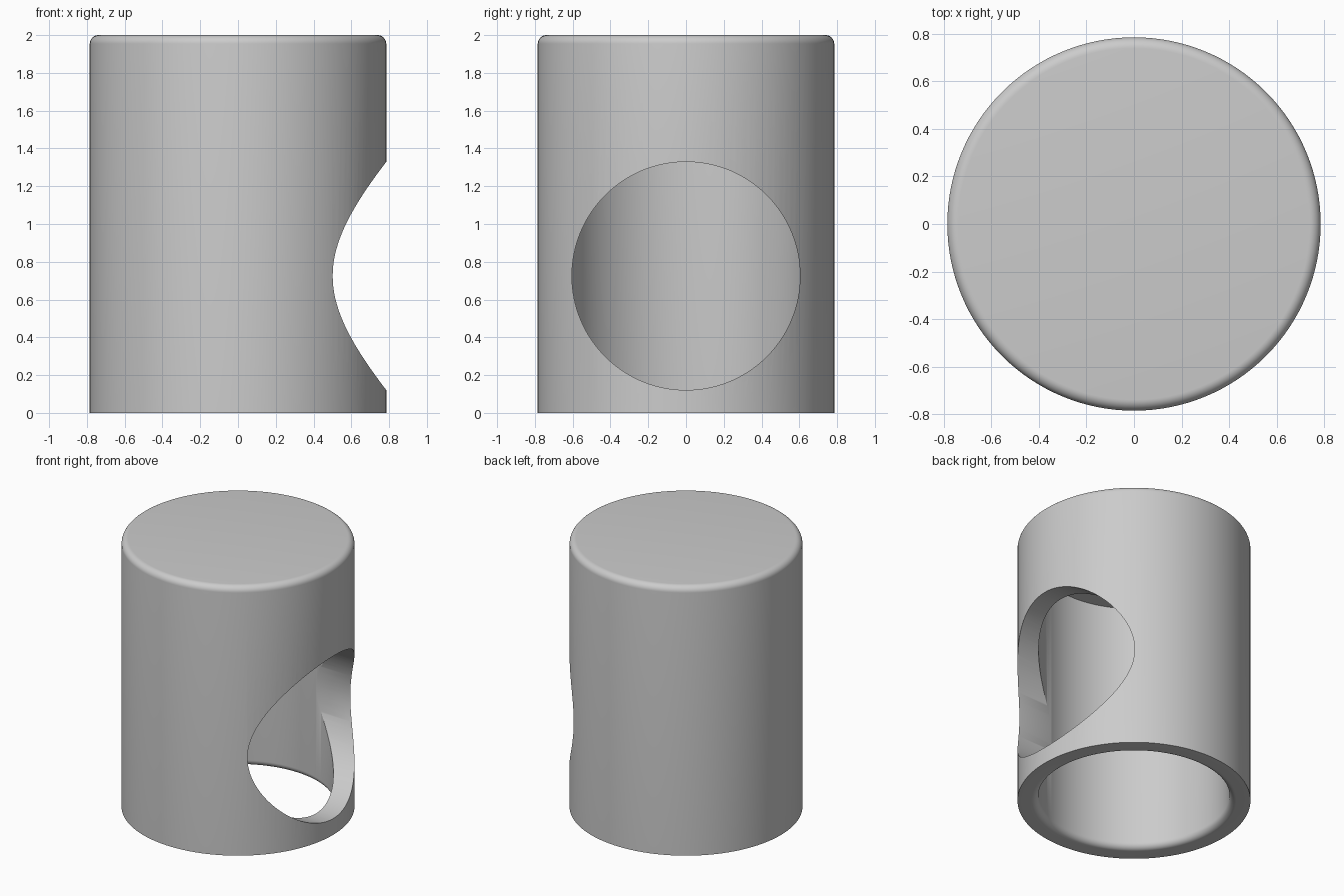
import bpy, bmesh, math

if "Cube" in bpy.data.objects:
    bpy.data.objects.remove(bpy.data.objects["Cube"])

R, WALL_R, H, CEIL, FILLET, SIDES = 0.785, 0.643, 2.0, 1.863, 0.046, 128


def arc(cx, cz, r, a0, a1, n=8):
    """Points of a fillet arc in the profile plane, angles in degrees."""
    return [(cx + r * math.cos(math.radians(a0 + (a1 - a0) * i / n)),
             cz + r * math.sin(math.radians(a0 + (a1 - a0) * i / n))) for i in range(n + 1)]


def lathe(name, profile):
    """Revolve an (r, z) profile that starts and ends on the axis."""
    bm = bmesh.new()
    rings = []
    for r, z in profile:
        rings.append([bm.verts.new((r * math.cos(2 * math.pi * i / SIDES),
                                    r * math.sin(2 * math.pi * i / SIDES), z))
                      for i in range(SIDES)])
    for a, b in zip(rings, rings[1:]):
        for i in range(SIDES):
            j = (i + 1) % SIDES
            bm.faces.new((a[i], a[j], b[j], b[i]))
    bm.faces.new(rings[0])
    bm.faces.new(rings[-1])
    bmesh.ops.recalc_face_normals(bm, faces=bm.faces)
    mesh = bpy.data.meshes.new(name)
    bm.to_mesh(mesh)
    bm.free()
    obj = bpy.data.objects.new(name, mesh)
    bpy.context.collection.objects.link(obj)
    return obj


# Hollow cup, open below: ceiling, inner wall, rounded inner rim, outer wall, rounded top
profile = [(WALL_R, CEIL)]
profile += arc(WALL_R + FILLET, FILLET, FILLET, 180, 270)
profile += [(R, 0)]
profile += arc(R - FILLET, H - FILLET, FILLET, 0, 90)
body = lathe("knob_body", profile)

# Round finger hole through the +x wall
bpy.ops.mesh.primitive_cylinder_add(vertices=SIDES, radius=0.604, depth=1.2,
                                    location=(0.75, 0, 0.725),
                                    rotation=(0, math.pi / 2, 0))
cutter = bpy.context.object
cutter.name = "finger_hole_cutter"

bpy.ops.object.select_all(action='DESELECT')
body.select_set(True)
bpy.context.view_layer.objects.active = body
mod = body.modifiers.new("finger_hole", 'BOOLEAN')
mod.operation = 'DIFFERENCE'
mod.solver = 'EXACT'
mod.object = cutter
bpy.ops.object.modifier_apply(modifier=mod.name)
bpy.data.objects.remove(cutter, do_unlink=True)
bpy.ops.object.shade_smooth_by_angle(angle=math.radians(30))
